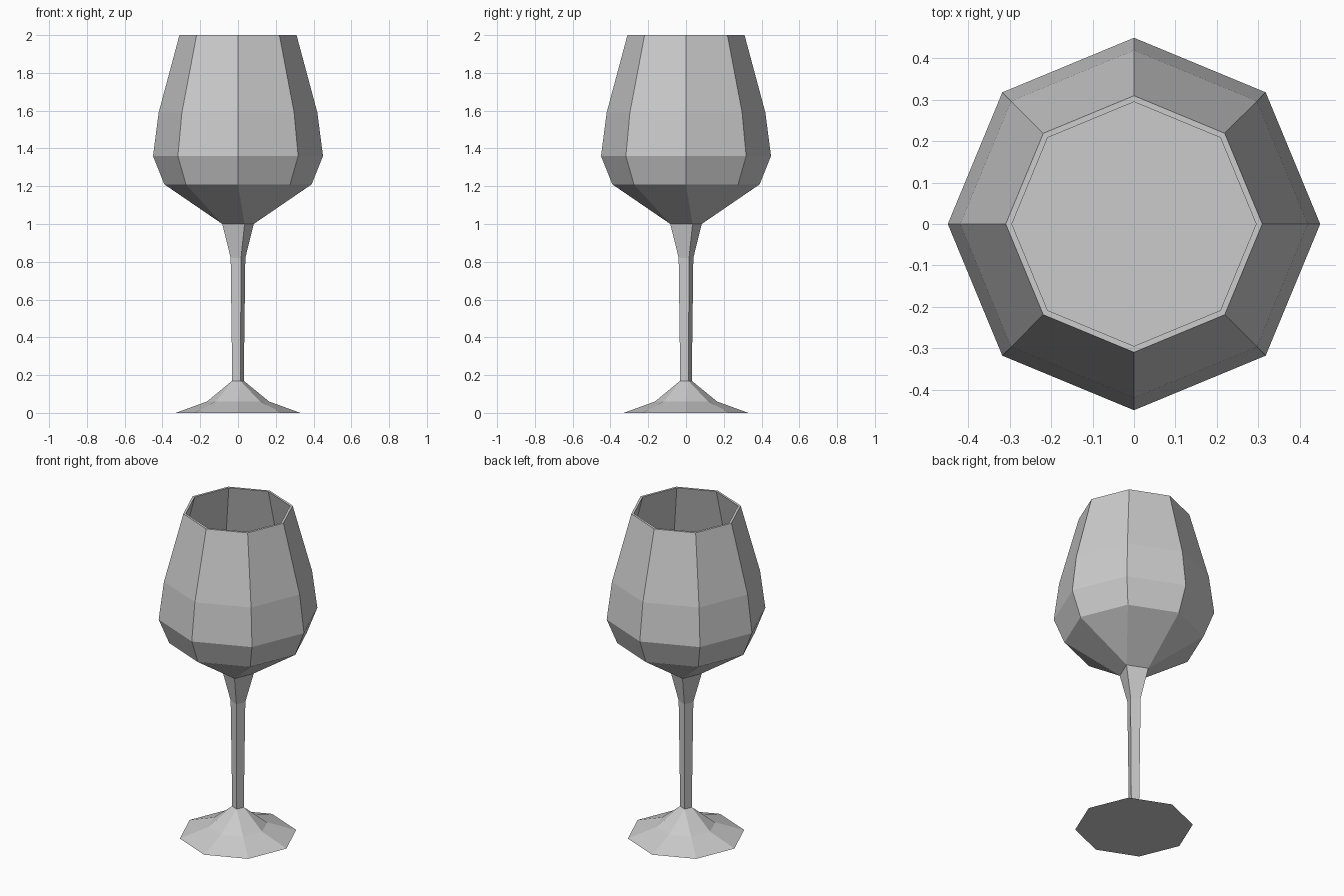
import bpy, bmesh
from math import cos, sin, pi

cube = bpy.data.objects.get("Cube")
if cube:
    bpy.data.objects.remove(cube, do_unlink=True)

grey = bpy.data.materials.new("pale_grey")
grey.use_nodes = True
colour = (0.6, 0.6, 0.6, 1)
grey.diffuse_color = colour
grey.node_tree.nodes["Principled BSDF"].inputs["Base Color"].default_value = colour


def ring(bm, sides, radius, z):
    """Octagons have corners on the axes; squares are turned by an eighth of pi."""
    turn = pi / 8 if sides == 4 else 0
    angles = [turn + 2 * pi * i / sides for i in range(sides)]
    return [bm.verts.new((radius * cos(a), radius * sin(a), z)) for a in angles]


def bridge(bm, a, b):
    n = len(a)
    if n == len(b):
        for i in range(n):
            j = (i + 1) % n
            bm.faces.new((a[i], a[j], b[j], b[i]))
        return
    # Octagon to square: a triangle at each square corner, a quad at each side
    octagon, square = (a, b) if n == 8 else (b, a)
    for k in range(4):
        p, q, r = (octagon[(2 * k + i) % 8] for i in range(3))
        bm.faces.new((p, q, square[k]))
        bm.faces.new((q, r, square[(k + 1) % 4], square[k]))


def loft(name, profile):
    """Closed solid through (sides, radius, height) sections."""
    bm = bmesh.new()
    rings = [ring(bm, *section) for section in profile]
    for a, b in zip(rings, rings[1:]):
        bridge(bm, a, b)
    bm.faces.new(rings[0])
    bm.faces.new(rings[-1])
    bmesh.ops.recalc_face_normals(bm, faces=bm.faces)
    mesh = bpy.data.meshes.new(name)
    bm.to_mesh(mesh)
    bm.free()
    mesh.materials.append(grey)
    obj = bpy.data.objects.new(name, mesh)
    bpy.context.collection.objects.link(obj)
    return obj


# Flared foot
STEM_BASE = (4, 0.033, 0.17)
loft("foot", [(8, 0.33, 0), (8, 0.165, 0.06), STEM_BASE])

# Slim square stem, widening under the bowl
STEM_TOP = (4, 0.09, 1.0)
loft("stem", [STEM_BASE, (4, 0.042, 0.82), STEM_TOP])

# Bowl: outer wall, rim, then inner wall down to a flat floor
WALL = 0.015
outer = [(8, 0.39, 1.21), (8, 0.45, 1.36), (8, 0.42, 1.59), (8, 0.31, 2.0)]
inner = [(s, r - WALL, z) for s, r, z in reversed(outer)]
loft("bowl", [STEM_TOP] + outer + inner)
